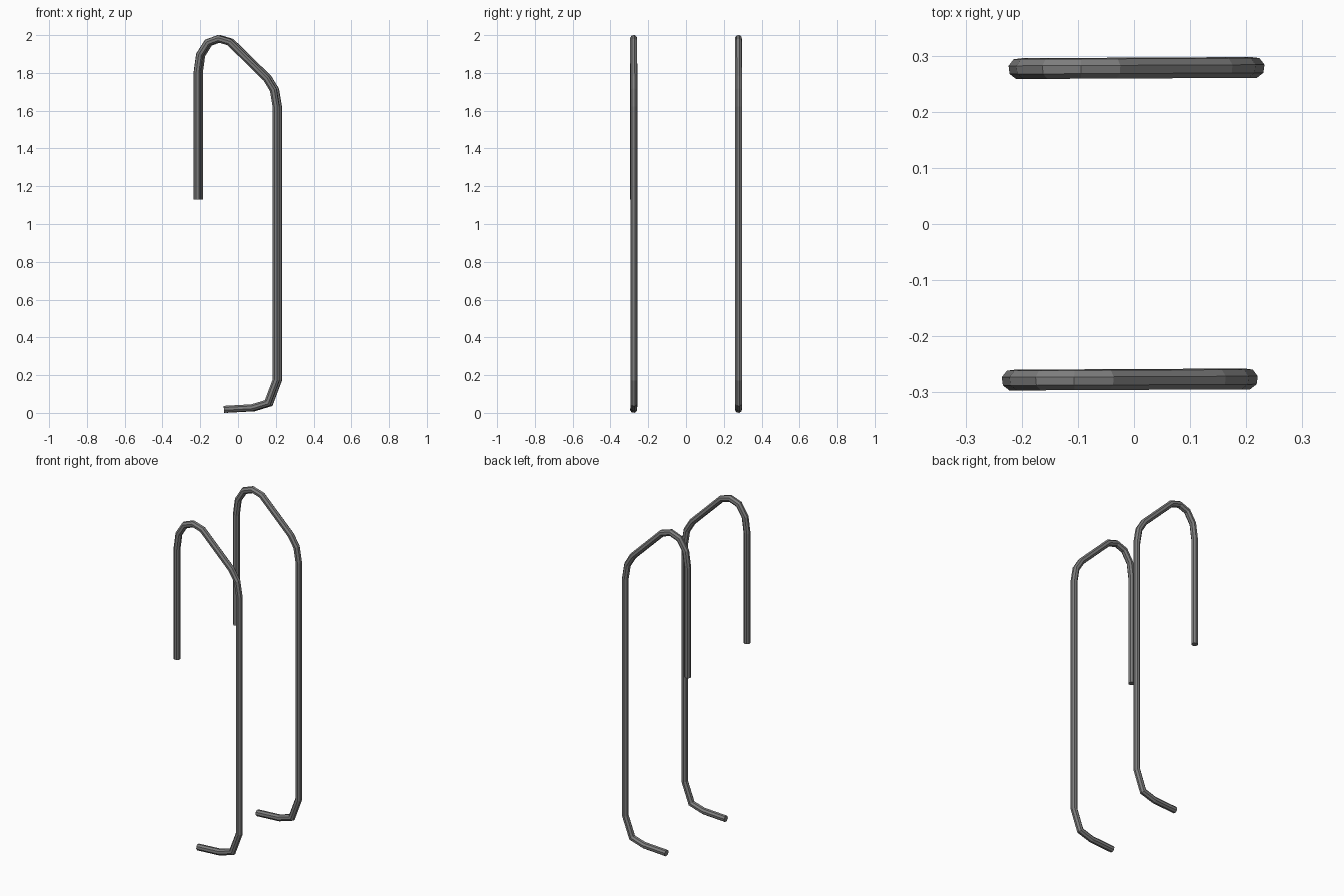
import bpy, bmesh, math
from mathutils import Vector

cube = bpy.data.objects.get("Cube")
if cube:
    bpy.data.objects.remove(cube, do_unlink=True)

# Single dull metal colour
metal = bpy.data.materials.new("dull grey metal")
metal.use_nodes = True
grey = (0.21, 0.21, 0.21, 1)
metal.diffuse_color = grey
metal.node_tree.nodes["Principled BSDF"].inputs["Base Color"].default_value = grey

SIDES, RADIUS, TWIST = 8, 0.0192, math.radians(-15)

# Bent rail centre line in the x-z plane, from the short free end to the foot
PATH = [Vector(p) for p in (
    (-0.211, 1.13), (-0.211, 1.80), (-0.198, 1.895), (-0.157, 1.96),
    (-0.10, 1.981), (-0.04, 1.963), (0.155, 1.772), (0.193, 1.71),
    (0.208, 1.62), (0.208, 0.175), (0.162, 0.052), (0.08, 0.027),
    (-0.069, 0.0188))]


def outward(i):
    """Mitred in-plane normal at a path point, on the outer side of the bends."""
    before = (PATH[i] - PATH[i - 1]).normalized() if i else None
    after = (PATH[i + 1] - PATH[i]).normalized() if i < len(PATH) - 1 else None
    before, after = before or after, after or before
    t = (before + after).normalized()
    return Vector((-t.y, t.x)) / max(t.dot(after), 0.5)


def make_rail(name, shift_x, shift_y):
    bm = bmesh.new()
    rings = []
    for i, p in enumerate(PATH):
        n = outward(i)
        ring = []
        for k in range(SIDES):
            a = TWIST + math.tau * k / SIDES
            q = p + n * RADIUS * math.sin(a)
            y = RADIUS * math.cos(a) + 0.005 * p.x
            ring.append(bm.verts.new((q.x + shift_x, y + shift_y, q.y)))
        rings.append(ring)
    for r, s in zip(rings, rings[1:]):
        for k in range(SIDES):
            j = (k + 1) % SIDES
            bm.faces.new((r[k], r[j], s[j], s[k]))
    # End caps
    bm.faces.new(rings[0])
    bm.faces.new(rings[-1])
    bmesh.ops.recalc_face_normals(bm, faces=bm.faces)
    mesh = bpy.data.meshes.new(name)
    bm.to_mesh(mesh)
    bm.free()
    mesh.materials.append(metal)
    bpy.context.collection.objects.link(bpy.data.objects.new(name, mesh))


make_rail("front_rail", -0.006, -0.277)
make_rail("back_rail", 0.006, 0.278)
